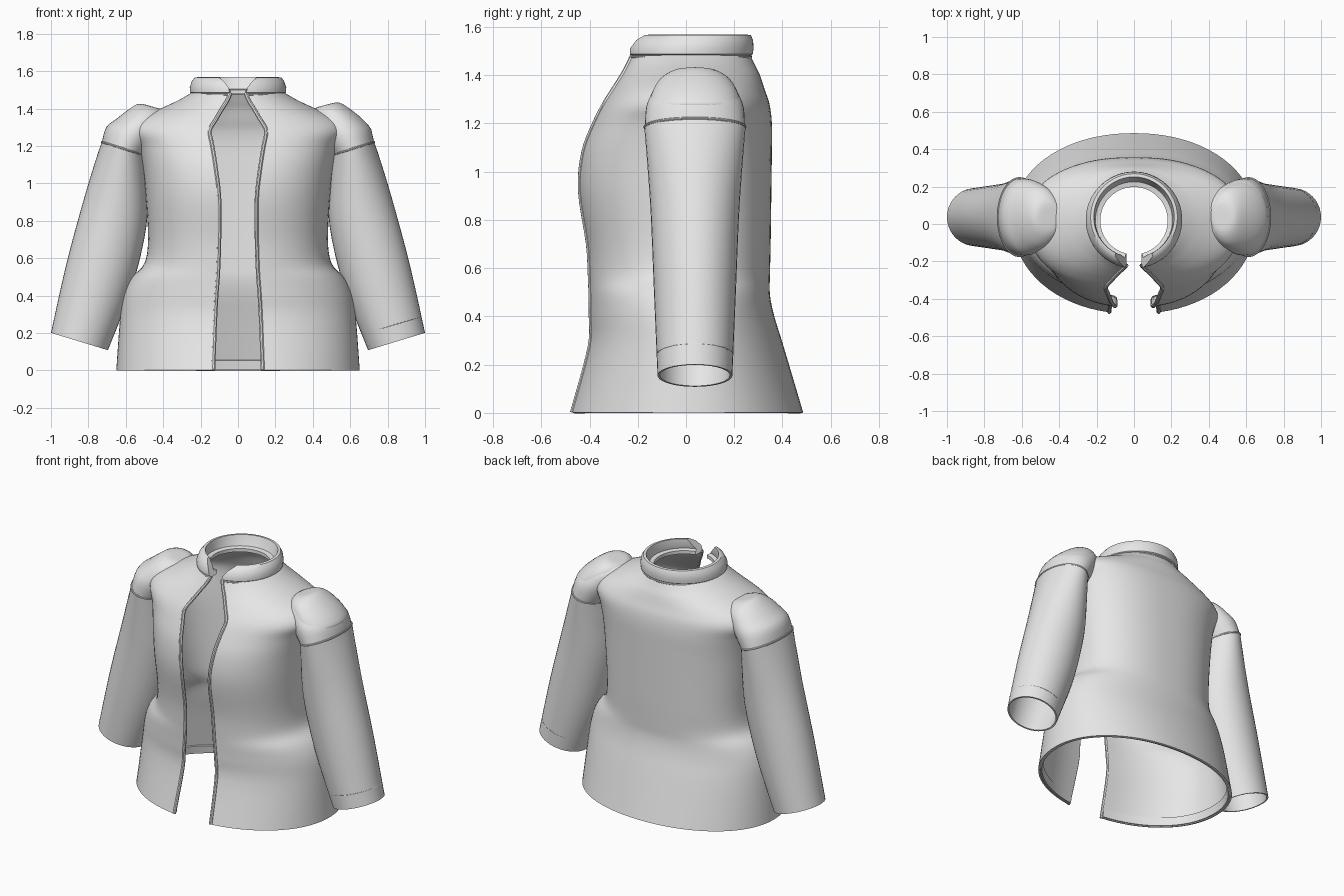
import bpy, bmesh, math
from mathutils import Vector

if "Cube" in bpy.data.objects:
    bpy.data.objects.remove(bpy.data.objects["Cube"])

cloth = bpy.data.materials.new("grey_cloth")
cloth.diffuse_color = (0.8, 0.8, 0.8, 1)
cloth.use_nodes = True
cloth.node_tree.nodes["Principled BSDF"].inputs["Base Color"].default_value = cloth.diffuse_color


def smooth_rows(keys, steps):
    """Catmull-Rom interpolation of tuples of numbers."""
    out = []
    for i in range(len(keys) - 1):
        p0, p1 = keys[max(i - 1, 0)], keys[i]
        p2, p3 = keys[i + 1], keys[min(i + 2, len(keys) - 1)]
        for s in range(steps):
            t = s / steps
            out.append(tuple(
                b + 0.5 * t * (c - a + t * (2*a - 5*b + 4*c - d + t * (3*(b - c) + d - a)))
                for a, b, c, d in zip(p0, p1, p2, p3)))
    out.append(keys[-1])
    return out


def finish(ob, thick=0):
    ob.data.materials.append(cloth)
    bpy.ops.object.select_all(action='DESELECT')
    ob.select_set(True)
    bpy.context.view_layer.objects.active = ob
    if thick:
        m = ob.modifiers.new("thickness", 'SOLIDIFY')
        m.thickness, m.offset = thick, 0
        bpy.ops.object.modifier_apply(modifier=m.name)
    bpy.ops.object.shade_smooth_by_angle(angle=math.radians(40))


def loft(name, rows, ring=False, loop=False, cap_last=False, cap_ends=False, thick=0):
    """Skin rows of points; ring closes each row, loop joins last row to first."""
    bm = bmesh.new()
    vs = [[bm.verts.new(p) for p in r] for r in rows]
    n, k = len(vs[0]), len(vs)
    for i in range(k if loop else k - 1):
        a, b = vs[i], vs[(i + 1) % k]
        for j in range(n if ring else n - 1):
            bm.faces.new((a[j], a[(j + 1) % n], b[(j + 1) % n], b[j]))
    if cap_last:
        bm.faces.new(vs[-1])
    if cap_ends:
        bm.faces.new([r[0] for r in vs])
        bm.faces.new([r[-1] for r in vs])
    bmesh.ops.recalc_face_normals(bm, faces=bm.faces)
    me = bpy.data.meshes.new(name)
    bm.to_mesh(me)
    bm.free()
    ob = bpy.data.objects.new(name, me)
    bpy.context.collection.objects.link(ob)
    finish(ob, thick)
    return ob


def tube(name, pts, radius, cyclic=False):
    """Round cord along a path."""
    pts = [Vector(p) for p in pts]
    rows, n = [], len(pts)
    for i, p in enumerate(pts):
        if cyclic:
            d = pts[(i + 1) % n] - pts[i - 1]
        else:
            d = pts[min(i + 1, n - 1)] - pts[max(i - 1, 0)]
        d.normalize()
        u = d.cross(Vector((0.31, 0.9, 0.3))).normalized()
        v = d.cross(u)
        if cyclic:
            u = d.cross(Vector((0, 0, 1))).normalized()
            v = d.cross(u)
        rows.append([p + radius * (math.cos(a) * u + math.sin(a) * v)
                     for a in (k * math.tau / 8 for k in range(8))])
    loft(name, rows, ring=True, loop=cyclic)


# Body: z, half width, front y, back y, half front gap, roundness exponent
BODY = [
    (0.00, 0.645, -0.475, 0.48, 0.132, 2.1),
    (0.27, 0.625, -0.400, 0.40, 0.122, 2.1),
    (0.40, 0.607, -0.395, 0.36, 0.115, 2.1),
    (0.49, 0.565, -0.395, 0.342, 0.108, 2.2),
    (0.57, 0.495, -0.398, 0.342, 0.104, 2.3),
    (0.70, 0.475, -0.405, 0.345, 0.100, 2.4),
    (0.92, 0.487, -0.438, 0.348, 0.100, 2.4),
    (1.08, 0.503, -0.425, 0.350, 0.118, 2.4),
    (1.20, 0.530, -0.380, 0.350, 0.137, 2.4),
    (1.28, 0.570, -0.340, 0.340, 0.150, 2.3),
    (1.34, 0.530, -0.300, 0.320, 0.118, 2.2),
    (1.40, 0.400, -0.262, 0.300, 0.083, 2.1),
    (1.44, 0.315, -0.240, 0.280, 0.058, 2.0),
    (1.48, 0.245, -0.220, 0.260, 0.040, 2.0),
]


def body_row(z, a, front, back, gap, e, n=72, inset=0):
    cy = 0.02
    start = math.asin((gap / a) ** (e / 2))
    row = []
    for i in range(n + 1):
        t = start + (math.tau - 2 * start) * i / n
        s, c = math.sin(t), -math.cos(t)
        depth = (back - cy if c > 0 else cy - front) - inset
        row.append((math.copysign(abs(s) ** (2 / e), s) * (a - inset),
                    cy + math.copysign(abs(c) ** (2 / e), c) * depth, z))
    return row


keys = smooth_rows(BODY, 4)
rows = [body_row(*k) for k in keys]
loft("jacket_body", rows, thick=0.012)

# Folded hem on the inside of the lower edge
hem = BODY[0][1:]
loft("inner_hem", [body_row(0.003, *hem, inset=0.012),
                   body_row(0.055, *[v * 0.985 for v in hem[:3]], *hem[3:], inset=0.012)],
     thick=0.01)

# Piping on both front edges
for side, idx in (("right", 0), ("left", -1)):
    tube(side + "_front_piping", [(r[idx][0], r[idx][1] - 0.004, r[idx][2] + 0.002) for r in rows], 0.011)

# Standing collar with a front notch: radius, centre y, z, half gap
COLLAR = [(0.240, 0.02, 1.475, 0.04), (0.257, 0.02, 1.487, 0.045),
          (0.258, 0.022, 1.512, 0.05), (0.248, 0.03, 1.545, 0.075),
          (0.232, 0.037, 1.566, 0.10), (0.215, 0.037, 1.568, 0.10),
          (0.208, 0.03, 1.530, 0.07), (0.206, 0.02, 1.505, 0.05),
          (0.180, 0.018, 1.500, 0.04), (0.180, 0.018, 1.478, 0.04)]
crows = []
for r, cy, z, gap in COLLAR:
    g = math.asin(gap / r)
    angs = [g + (math.tau - 2 * g) * i / 64 for i in range(65)]
    crows.append([(r * math.sin(t), cy - r * math.cos(t), z) for t in angs])
loft("collar", crows, loop=True, cap_ends=True)
tube("collar_seam", [(x * 1.03, 0.02 + (y - 0.02) * 1.03, z) for x, y, z in crows[0]], 0.007)


def sleeve_ring(side, ox, oz, ix, iz, ry, n=40, grow=0):
    """Tilted oval between an outer and an inner point."""
    c = Vector(((ox + ix) / 2, 0.037, (oz + iz) / 2))
    h = Vector(((ox - ix) / 2, 0, (oz - iz) / 2))
    h += h.normalized() * grow
    pts = []
    for i in range(n):
        t = math.tau * i / n
        p = c + h * math.cos(t) + Vector((0, (ry + grow) * math.sin(t), 0))
        pts.append((p.x * side, p.y, p.z))
    return pts


# Sleeve rings: outer x, outer z, inner x, inner z, half depth
SLEEVE = [(0.995, 0.20, 0.70, 0.11, 0.15), (0.915, 0.56, 0.57, 0.45, 0.165),
          (0.832, 0.87, 0.495, 0.77, 0.178), (0.77, 1.08, 0.49, 1.00, 0.193),
          (0.724, 1.22, 0.50, 1.15, 0.205)]
SHOULDER = [(0.728, 1.22, 0.49, 1.15, 0.207), (0.705, 1.30, 0.44, 1.22, 0.203),
            (0.650, 1.345, 0.41, 1.28, 0.185), (0.585, 1.395, 0.385, 1.34, 0.15),
            (0.535, 1.425, 0.385, 1.385, 0.09), (0.49, 1.42, 0.42, 1.40, 0.03)]
FLAP = [(0.650, 1.265, 0.46, 1.24, 0.165), (0.705, 1.268, 0.45, 1.245, 0.185),
        (0.712, 1.29, 0.44, 1.27, 0.190), (0.665, 1.345, 0.42, 1.31, 0.178),
        (0.590, 1.405, 0.40, 1.36, 0.145), (0.540, 1.432, 0.41, 1.40, 0.09),
        (0.50, 1.428, 0.45, 1.415, 0.03)]

for side, label in ((1, "right"), (-1, "left")):
    loft(label + "_sleeve", [sleeve_ring(side, *k) for k in smooth_rows(SLEEVE, 4)],
         ring=True, thick=0.01)
    loft(label + "_shoulder", [sleeve_ring(side, *k) for k in smooth_rows(SHOULDER, 3)],
         ring=True, cap_last=True)
    tube(label + "_armhole_seam", sleeve_ring(side, *SLEEVE[-1], grow=0.003), 0.006, cyclic=True)

# Overlapping pad and cuff stitching found on one arm only
loft("right_shoulder_flap", [sleeve_ring(1, *k) for k in smooth_rows(FLAP, 3)],
     ring=True, cap_last=True)
tube("right_cuff_seam", sleeve_ring(1, 0.975, 0.285, 0.67, 0.197, 0.153, grow=0.004), 0.003, cyclic=True)
